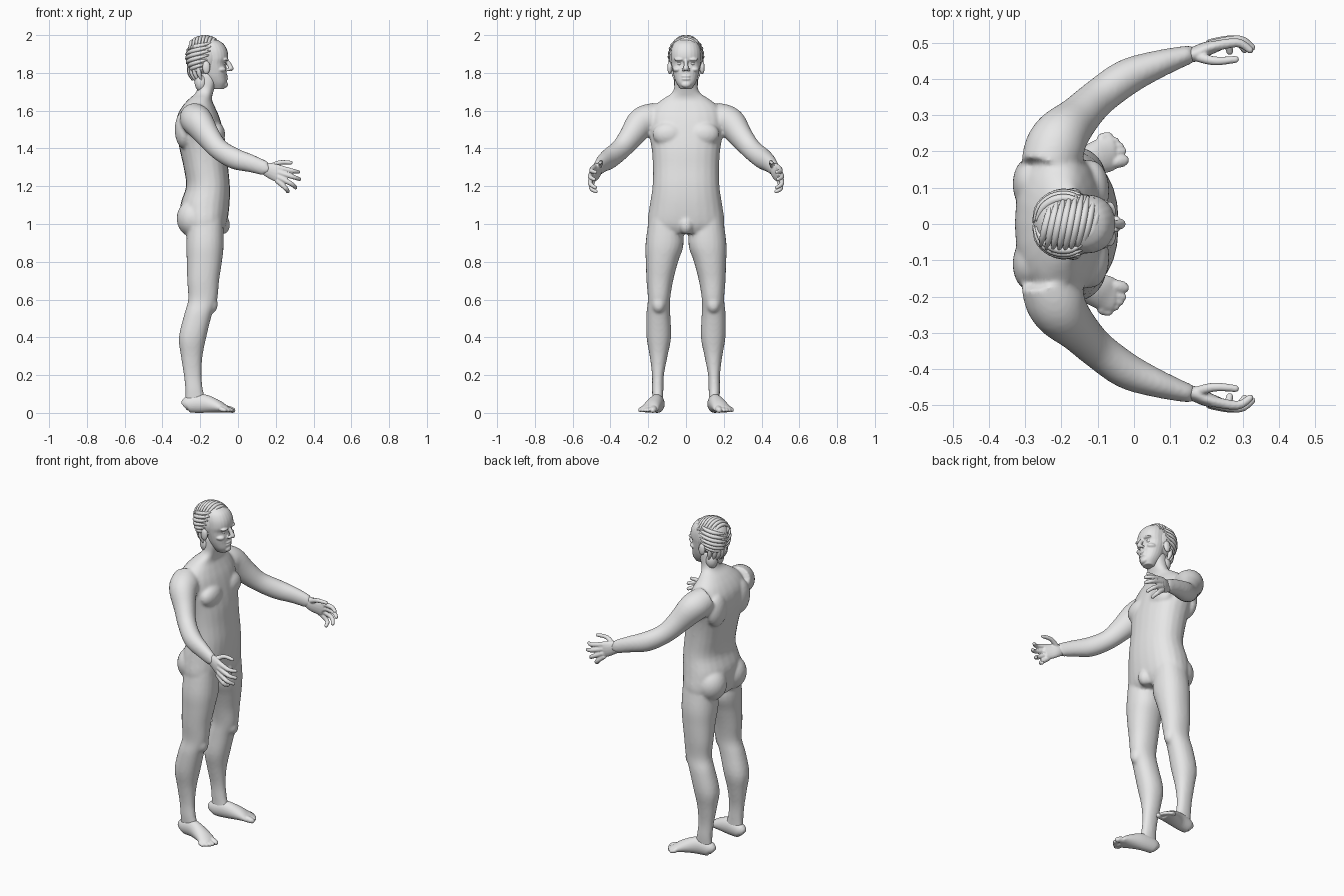
import bpy, bmesh, math
from mathutils import Vector, Matrix

if "Cube" in bpy.data.objects:
    bpy.data.objects.remove(bpy.data.objects["Cube"])

grey = bpy.data.materials.new("plain grey")
grey.use_nodes = True
grey.diffuse_color = (0.8, 0.8, 0.8, 1)
grey.node_tree.nodes["Principled BSDF"].inputs["Base Color"].default_value = grey.diffuse_color


def spline(rows, steps=4):
    """Catmull-Rom through rows of numbers."""
    out = []
    for i in range(len(rows) - 1):
        a, b, c, d = rows[max(i - 1, 0)], rows[i], rows[i + 1], rows[min(i + 2, len(rows) - 1)]
        for k in range(steps):
            t = k / steps
            out.append([q + t / 2 * (r - p + t * (2 * p - 5 * q + 4 * r - s + t * (3 * (q - r) + s - p)))
                        for p, q, r, s in zip(a, b, c, d)])
    return out + [list(rows[-1])]


def skin(bm, rings, power=2, sides=24):
    """Skin closed rings given as (centre, u axis, v axis)."""
    loops = []
    for centre, u, v in rings:
        loop = []
        for i in range(sides):
            a = 2 * math.pi * i / sides
            c, s = math.cos(a), math.sin(a)
            c = math.copysign(abs(c) ** (2 / power), c)
            s = math.copysign(abs(s) ** (2 / power), s)
            loop.append(bm.verts.new(centre + u * c + v * s))
        loops.append(loop)
    faces = [bm.faces.new((l[i], l[(i + 1) % sides], m[(i + 1) % sides], m[i]))
             for l, m in zip(loops, loops[1:]) for i in range(sides)]
    faces += [bm.faces.new(loops[0]), bm.faces.new(loops[-1])]
    bmesh.ops.recalc_face_normals(bm, faces=faces)


def column(bm, rows, side=1, power=2):
    """Level sections: height, back x, front x, inner y, outer y."""
    skin(bm, [(Vector(((b + f) / 2, side * (i + o) / 2, z)),
               Vector(((f - b) / 2, 0, 0)), Vector((0, (o - i) / 2, 0)))
              for z, b, f, i, o in spline(rows)], power)


def ball(bm, x, y, z, rx, ry, rz):
    bmesh.ops.create_uvsphere(bm, u_segments=24, v_segments=16, radius=1,
                              matrix=Matrix.Translation((x, y, z)) @ Matrix.Diagonal((rx, ry, rz, 1)))


def tube(bm, rows, side=1, sides=16, tip=True):
    """Sections across a path: x, y, z, level radius, upright radius."""
    pts = spline(rows)
    pos = [Vector((p[0], side * p[1], p[2])) for p in pts]
    rings = []
    for i, p in enumerate(pts):
        t = (pos[min(i + 1, len(pos) - 1)] - pos[max(i - 1, 0)]).normalized()
        u = t.cross(Vector((0, 0, 1)))
        u = u.normalized() if u.length > 0.01 else Vector((0, 1, 0))
        rings.append((pos[i], u * p[3], u.cross(t) * p[4]))
    skin(bm, rings, sides=sides)
    if tip:
        r = min(pts[-1][3:])
        ball(bm, *pos[-1], r, r, r)


def finish(name, bm, voxel=0, smooth=0):
    mesh = bpy.data.meshes.new(name)
    for f in bm.faces:
        f.smooth = True
    bm.to_mesh(mesh)
    bm.free()
    mesh.materials.append(grey)
    ob = bpy.data.objects.new(name, mesh)
    bpy.context.collection.objects.link(ob)
    if voxel:
        m = ob.modifiers.new("fuse", 'REMESH')
        m.mode, m.voxel_size, m.use_smooth_shade = 'VOXEL', voxel, True
        m = ob.modifiers.new("soften", 'SMOOTH')
        m.factor, m.iterations = 0.5, smooth


# Body: torso and neck
bm = bmesh.new()
torso = [(0.95, -.28, -.085, .17), (1.0, -.295, -.06, .203), (1.1, -.305, -.045, .192),
         (1.2, -.275, -.043, .177), (1.3, -.288, -.052, .175), (1.4, -.31, -.06, .182),
         (1.5, -.328, -.08, .2), (1.57, -.322, -.1, .2), (1.62, -.297, -.122, .175),
         (1.66, -.262, -.138, .125), (1.7, -.22, -.13, .07), (1.76, -.213, -.11, .061), (1.8, -.21, -.11, .06)]
column(bm, [(z, b, f, -w, w) for z, b, f, w in torso], power=2.3)
ball(bm, -.082, 0, .995, .04, .04, .05)
leg = [(1.04, -.26, -.08, .03, .195), (.9, -.274, -.075, .012, .214), (.8, -.271, -.085, .042, .213),
       (.7, -.269, -.1, .068, .209), (.6, -.264, -.11, .084, .202), (.52, -.285, -.138, .083, .21),
       (.4, -.313, -.168, .079, .209), (.3, -.302, -.188, .098, .192), (.2, -.287, -.193, .117, .18),
       (.12, -.279, -.185, .12, .18), (.05, -.28, -.165, .12, .176)]
arm = [(-.24, .15, 1.57, .075, .075), (-.22, .205, 1.55, .083, .083), (-.2, .245, 1.525, .076, .08),
       (-.155, .293, 1.46, .06, .066), (-.1, .347, 1.395, .052, .056), (-.02, .405, 1.347, .05, .056),
       (.07, .442, 1.32, .038, .047), (.15, .467, 1.292, .026, .038)]
for s in (1, -1):
    column(bm, leg, s, 2.2)
    tube(bm, arm, s, 24)
    ball(bm, -.235, s * .095, 1.03, .09, .092, .1)      # buttock
    ball(bm, -.118, s * .092, 1.475, .05, .085, .065)   # chest muscle
    ball(bm, -.285, s * .11, 1.5, .05, .075, .1)        # shoulder blade
    ball(bm, -.135, s * .145, .575, .028, .035, .045)   # kneecap
finish("body", bm, .008, 7)

# Hands, thumb uppermost and palms inward
palm = [(.13, .462, 1.298, .02, .03), (.165, .468, 1.285, .021, .04), (.2, .483, 1.272, .02, .046),
        (.235, .493, 1.262, .015, .046)]
fingers = [[(.215, .489, 1.298), (.285, .5, 1.282), (.32, .48, 1.275)],
           [(.215, .494, 1.273), (.29, .508, 1.25), (.325, .487, 1.237)],
           [(.21, .496, 1.25), (.278, .508, 1.215), (.305, .481, 1.193)],
           [(.205, .494, 1.232), (.252, .502, 1.19), (.264, .476, 1.172)],
           [(.16, .467, 1.297), (.22, .45, 1.325), (.28, .454, 1.325)]]
for name, s in (("left", 1), ("right", -1)):
    bm = bmesh.new()
    tube(bm, palm, s)
    for f in fingers:
        tube(bm, [(*p, r, r) for p, r in zip(f, (.015, .0125, .01))], s)
    finish(name + "_hand", bm, .004, 3)

# Feet with separate toes
foot = [(-.285, .146, .032, .02, .024), (-.262, .147, .045, .034, .044), (-.19, .155, .05, .038, .05),
        (-.12, .176, .037, .045, .037), (-.075, .192, .023, .049, .023), (-.055, .195, .017, .045, .017)]
for name, s in (("left", 1), ("right", -1)):
    bm = bmesh.new()
    tube(bm, foot, s, 24, tip=False)
    for i in range(5):
        r = .018 if i == 0 else .0125
        y = .172 if i == 0 else .184 + .0135 * i
        x = -.028 - .0025 * i * i
        tube(bm, [(-.09, y - .008, .024, r, r), (x - .02, y, .019, r, r), (x, y + .004, .014, r, r * .8)], s)
    finish(name + "_foot", bm, .004, 3)

# Head: skull, jaw and features
bm = bmesh.new()
face = [(1.715, -.135, -.075, .03), (1.745, -.16, -.06, .05), (1.78, -.18, -.06, .064),
        (1.815, -.19, -.06, .072), (1.85, -.2, -.064, .078), (1.88, -.21, -.052, .081),
        (1.92, -.22, -.057, .079), (1.955, -.22, -.078, .066), (1.975, -.2, -.11, .04)]
column(bm, [(z, b, f, -w, w) for z, b, f, w in face], power=2.2)
ball(bm, -.17, 0, 1.88, .1, .084, .105)
tube(bm, [(-.062, 0, 1.87, .01, .01), (-.047, 0, 1.845, .011, .012), (-.036, 0, 1.823, .015, .013)])
ball(bm, -.07, 0, 1.738, .017, .026, .017)
for z in (1.782, 1.767):
    ball(bm, -.065, 0, z, .013, .026, .006)
for s in (1, -1):
    ball(bm, -.05, s * .014, 1.817, .012, .009, .008)     # nostril
    ball(bm, -.068, s * .035, 1.871, .018, .028, .009)    # brow
    ball(bm, -.092, s * .045, 1.818, .03, .025, .016)     # cheekbone
    ball(bm, -.168, s * .086, 1.828, .021, .013, .035)    # ear
    ball(bm, -.195, s * .03, 1.75, .035, .035, .05)       # neck muscle
finish("head", bm, .004, 2)

bm = bmesh.new()
for s in (1, -1):
    ball(bm, -.08, s * .033, 1.85, .014, .014, .011)
finish("eyes", bm)

# Hair: cap, locks combed across the crown and swept round the sides
CX, CZ, RX, RY, RZ = -.177, 1.885, .1, .09, .106
bm = bmesh.new()
ball(bm, CX, 0, CZ, RX, RY, RZ)
for i in range(9):
    x = -.065 + .0165 * i
    k = math.sqrt(1 - (x / RX) ** 2)
    lock = []
    for j in range(6):
        a = math.radians(-62 + 25 * j)
        w = .004 + .007 * math.sin(math.pi * j / 5)
        lock.append((CX + x + .018 * math.sin(a), RY * k * math.sin(a), CZ + RZ * k * math.cos(a), w, w))
    tube(bm, lock, sides=10, tip=False)
for s in (1, -1):
    for i in range(7):
        lock = []
        for j in range(5):
            t = j / 4
            lat = math.radians(44 - 13 * i - 24 * t)
            lon = math.radians(62 + 5 * i + (112 - 3 * i) * t)
            w = .004 + .008 * math.sin(math.pi * t)
            lock.append((CX + RX * math.cos(lat) * math.cos(lon), RY * math.cos(lat) * math.sin(lon),
                         CZ + RZ * math.sin(lat), w, w))
        tube(bm, lock, s, 10, tip=False)
for i in range(-4, 5):
    y = .016 * i
    x = -.258 + 12 * y * y
    tube(bm, [(x, y, 1.85, .012, .012), (x + .002, y, 1.8, .013, .013), (x + .018, y * .9, 1.76, .004, .004)],
         sides=10, tip=False)
finish("hair", bm)
